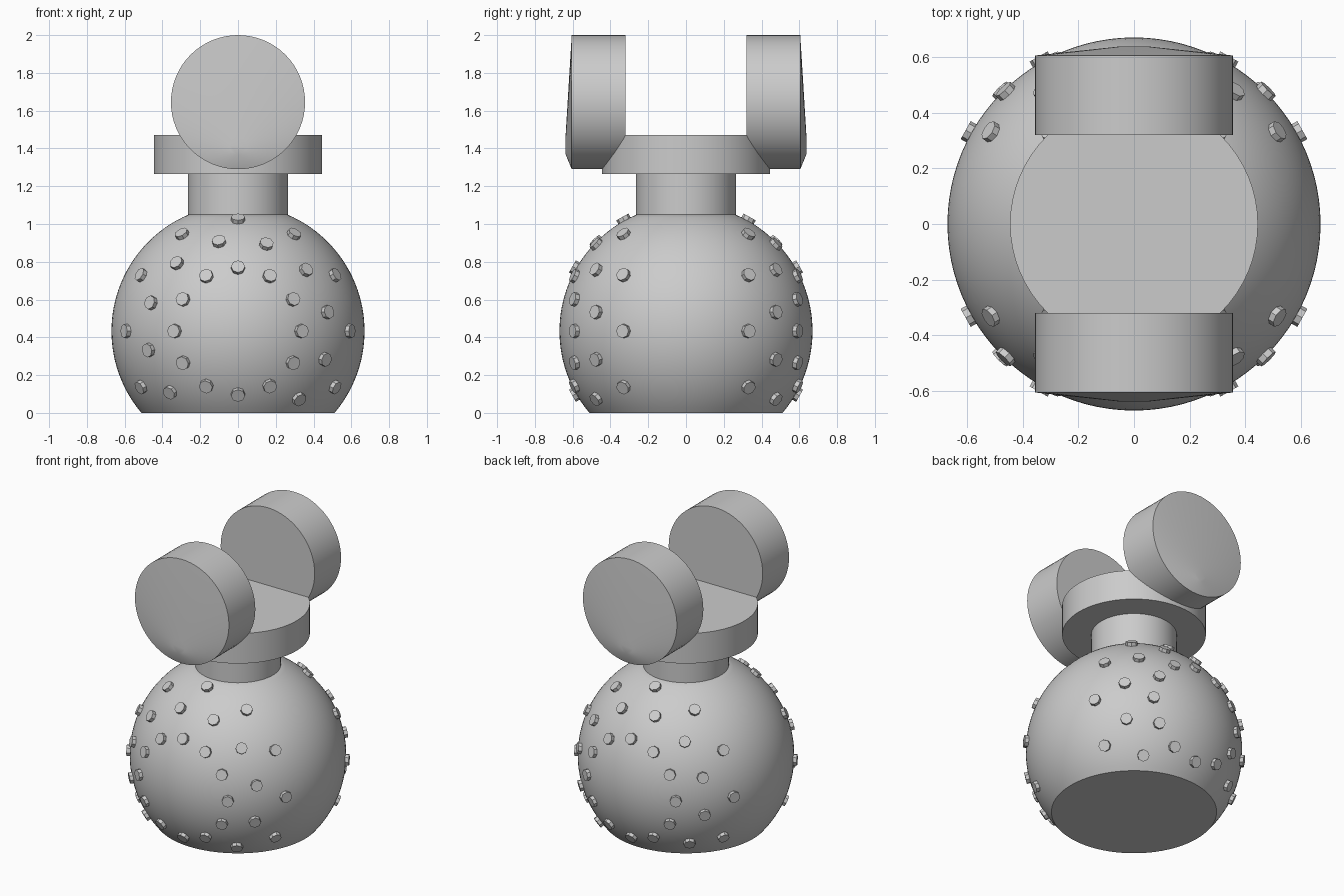
import bpy, bmesh, math
from mathutils import Matrix, Vector

if "Cube" in bpy.data.objects:
    bpy.data.objects.remove(bpy.data.objects["Cube"], do_unlink=True)

grey = bpy.data.materials.new("plain_grey")
grey.use_nodes = True
colour = (0.6, 0.6, 0.6, 1)
grey.diffuse_color = colour
grey.node_tree.nodes["Principled BSDF"].inputs["Base Color"].default_value = colour


def add_loft(bm, rings, sides, matrix=Matrix()):
    """Closed stack of circles, each given as (height, radius, y shift)."""
    loops = []
    for height, radius, shift in rings:
        loop = []
        for i in range(sides):
            a = math.tau * i / sides
            p = Vector((radius * math.cos(a), radius * math.sin(a) + shift, height))
            loop.append(bm.verts.new(matrix @ p))
        loops.append(loop)
    for low, high in zip(loops, loops[1:]):
        for i in range(sides):
            j = (i + 1) % sides
            bm.faces.new((low[i], low[j], high[j], high[i]))
    bm.faces.new(loops[0][::-1])
    bm.faces.new(loops[-1])


def finish(name, bm, angle=30):
    mesh = bpy.data.meshes.new(name)
    bm.to_mesh(mesh)
    bm.free()
    mesh.materials.append(grey)
    mesh.shade_smooth()
    mesh.set_sharp_from_angle(angle=math.radians(angle))
    obj = bpy.data.objects.new(name, mesh)
    bpy.context.collection.objects.link(obj)
    return obj


def make_loft(name, rings, sides=64, matrix=Matrix()):
    bm = bmesh.new()
    add_loft(bm, rings, sides, matrix)
    return finish(name, bm)


# Round body, cut flat at the ground and under the neck
R, CENTRE, TOP = 0.67, 0.433, 1.05
start = math.asin(-CENTRE / R)
end = math.asin((TOP - CENTRE) / R)
STEPS = 36
profile = []
for k in range(STEPS + 1):
    t = start + (end - start) * k / STEPS
    profile.append((CENTRE + R * math.sin(t), R * math.cos(t), 0))
make_loft("round_body", profile, 96)

# Neck and the plate on top of it
make_loft("neck", [(TOP, 0.265, 0), (1.3, 0.265, 0)])
make_loft("top_plate", [(1.265, 0.445, 0), (1.47, 0.445, 0)])

# Two upright discs with a shallow off-centre point on the outer face
disc = [(0.32, 0.355, 0), (0.605, 0.355, 0), (0.638, 0.045, -0.23)]
stand = Matrix.Translation((0, 0, 1.645)) @ Matrix.Rotation(math.pi / 2, 4, "X")
make_loft("front_disc", disc, 64, stand)
make_loft("back_disc", disc, 64, Matrix.Rotation(math.pi, 4, "Z") @ stand)

# Studs in three rings around the front and back of the body
STUD_RINGS = [(0.34, 0), (0.49, 12), (0.6, 0)]
SEAT = 0.687
for side, name in ((-1, "front_studs"), (1, "back_studs")):
    bm = bmesh.new()
    for radius, offset in STUD_RINGS:
        for step in range(12):
            a = math.radians(offset + 30 * step)
            x, z = radius * math.cos(a), radius * math.sin(a)
            if z + CENTRE < 0.03:
                continue
            way = Vector((x, side * math.sqrt(SEAT ** 2 - radius ** 2), z))
            turn = way.to_track_quat("Z", "Y").to_matrix().to_4x4()
            place = Matrix.Translation((0, 0, CENTRE)) @ turn
            add_loft(bm, [(0.65, 0.037, 0), (0.692, 0.037, 0)], 8, place)
    finish(name, bm)
